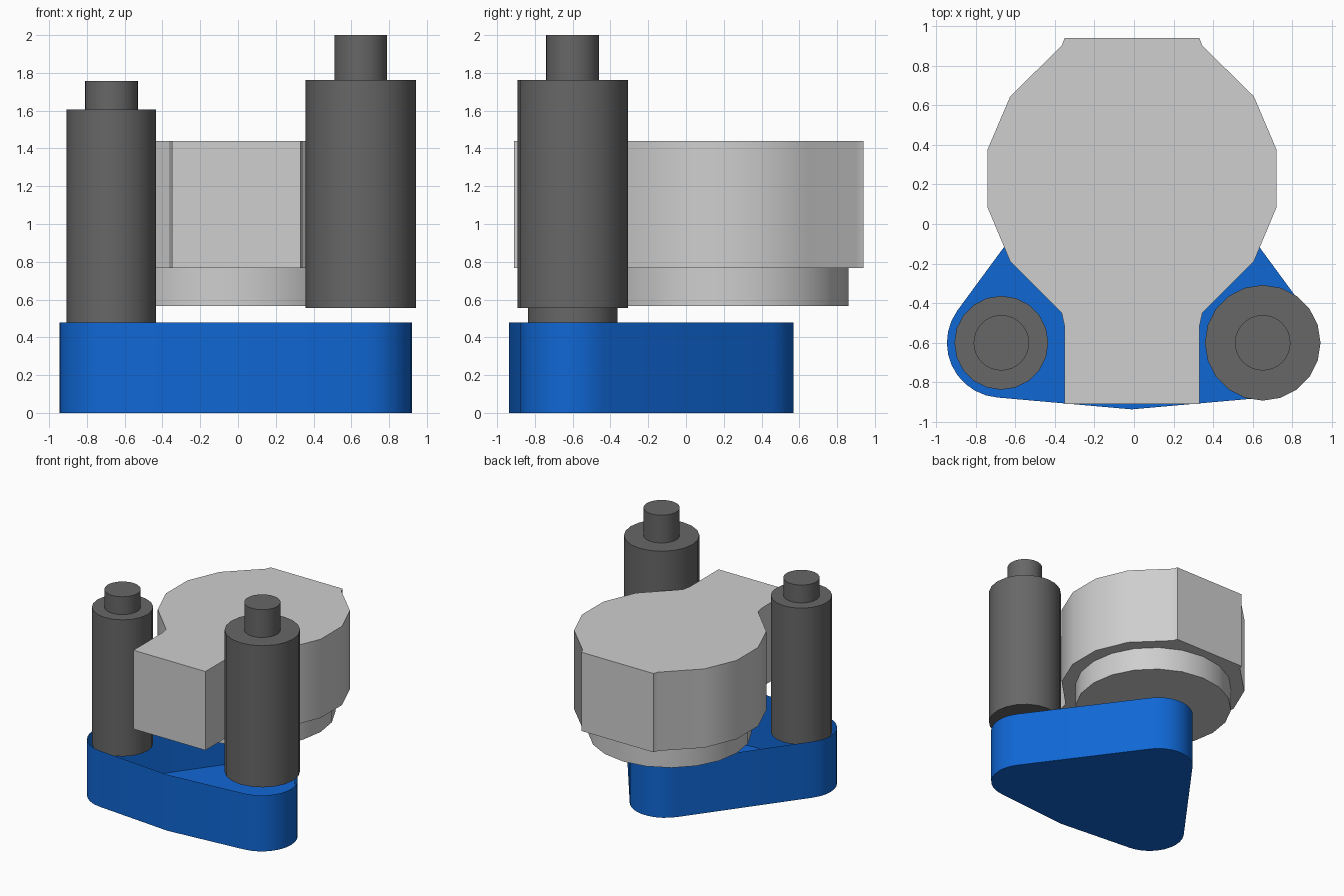
import bpy, bmesh, math

cube = bpy.data.objects.get("Cube")
if cube:
    bpy.data.objects.remove(cube, do_unlink=True)


def material(name, rgb):
    m = bpy.data.materials.new(name)
    m.use_nodes = True
    m.diffuse_color = (*rgb, 1)
    m.node_tree.nodes["Principled BSDF"].inputs["Base Color"].default_value = (*rgb, 1)
    return m


BLUE = material("blue", (0.005, 0.135, 0.66))
LIGHT = material("light grey", (0.62, 0.62, 0.62))
DARK = material("dark grey", (0.135, 0.135, 0.135))


def arc(cx, cy, r, a0, a1, n):
    """Points along an arc, angles in degrees."""
    angles = [math.radians(a0 + (a1 - a0) * i / n) for i in range(n + 1)]
    return [(cx + r * math.cos(a), cy + r * math.sin(a)) for a in angles]


def circle(cx, cy, r, n):
    return arc(cx, cy, r, 90, 450, n)[:-1]


def prism(name, outline, z0, z1, mat, open_top=False):
    """Extrude a counter-clockwise outline from z0 to z1."""
    bm = bmesh.new()
    low = [bm.verts.new((x, y, z0)) for x, y in outline]
    high = [bm.verts.new((x, y, z1)) for x, y in outline]
    n = len(outline)
    for i in range(n):
        j = (i + 1) % n
        bm.faces.new((low[i], low[j], high[j], high[i]))
    bm.faces.new(low[::-1])
    if not open_top:
        bm.faces.new(high)
    mesh = bpy.data.meshes.new(name)
    bm.to_mesh(mesh)
    bm.free()
    mesh.materials.append(mat)
    obj = bpy.data.objects.new(name, mesh)
    bpy.context.collection.objects.link(obj)
    bpy.ops.object.select_all(action='DESELECT')
    obj.select_set(True)
    bpy.context.view_layer.objects.active = obj
    bpy.ops.object.shade_smooth_by_angle(angle=math.radians(30))
    return obj


# Open tray: rounded triangle with a shallow point at the front
tray = (arc(0.645, -0.6, 0.277, -85, 36, 10)
        + arc(-0.012, 0.293, 0.277, 36, 144, 9)
        + arc(-0.668, -0.6, 0.277, 144, 265, 10)
        + [(-0.012, -0.936)])
prism("base_tray", tray, 0, 0.478, BLUE, open_top=True)

# Main body: faceted drum merged with a square spout
MID = -0.01
half = [(0.34, -0.91), (0.34, -0.52), (0.355, -0.45), (0.615, -0.19), (0.73, 0.085),
        (0.73, 0.375), (0.615, 0.645), (0.355, 0.90), (0.34, 0.94)]
body = [(MID + x, y) for x, y in half] + [(MID - x, y) for x, y in reversed(half)]
prism("main_body", body, 0.768, 1.44, LIGHT)

# Lower drum under the body
prism("lower_drum", circle(MID, 0.23, 0.63, 20), 0.567, 0.768, LIGHT)

# Two stepped cylinders: side, x, radius, bottom, shoulder, top
for side, x, r, z0, z1, z2 in (("left", 0.65, 0.292, 0.555, 1.763, 2.0),
                               ("right", -0.67, 0.237, 0.44, 1.605, 1.757)):
    prism(side + "_cylinder", circle(x, -0.6, r, 20), z0, z1, DARK)
    prism(side + "_shaft", circle(x, -0.6, 0.14, 32), z1, z2, DARK)
